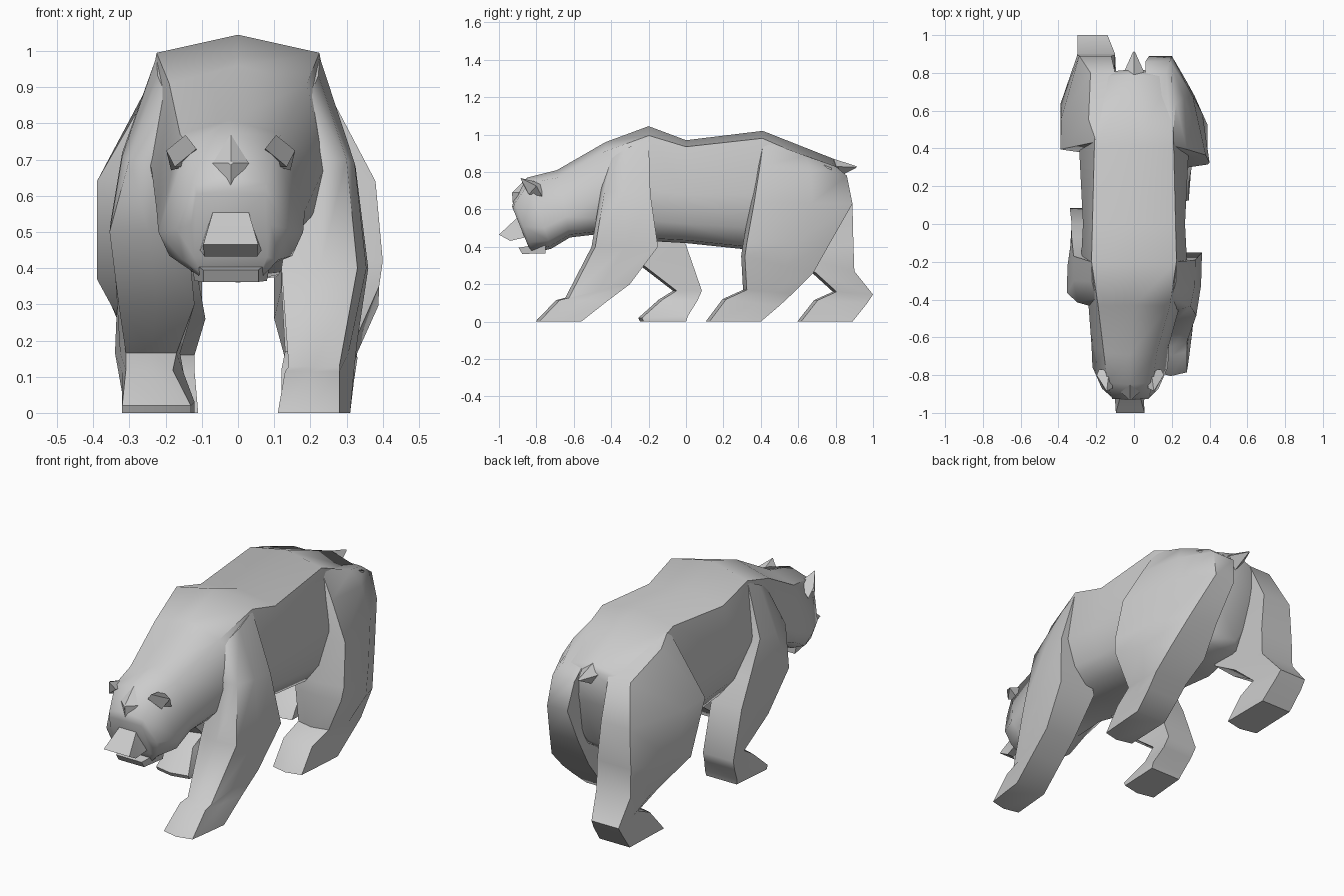
import bpy, bmesh, math


def loft(name, rings, angle=55):
    """Skin a list of equal-length point rings and cap both ends."""
    bm = bmesh.new()
    vs = [[bm.verts.new(p) for p in r] for r in rings]
    n = len(vs[0])
    for a, b in zip(vs, vs[1:]):
        for i in range(n):
            j = (i + 1) % n
            bm.faces.new((a[i], a[j], b[j], b[i]))
    bm.faces.new(vs[0])
    bm.faces.new(vs[-1][::-1])
    bmesh.ops.recalc_face_normals(bm, faces=bm.faces)
    me = bpy.data.meshes.new(name)
    bm.to_mesh(me)
    bm.free()
    ob = bpy.data.objects.new(name, me)
    bpy.context.collection.objects.link(ob)
    bpy.ops.object.select_all(action='DESELECT')
    ob.select_set(True)
    bpy.context.view_layer.objects.active = ob
    bpy.ops.object.shade_smooth_by_angle(angle=math.radians(angle))
    return ob


HEAD_X = -0.02  # the head is turned slightly off the centre line


def body_ring(yt, yb, zt, zb, sx, sz, mx, mz, lx):
    """Ten-sided section: spine, shoulders, flanks, lower flanks, lower edges, belly."""
    half = [(sx, sz), (mx, mz), (mx * 0.7 + lx * 0.3, mz * 0.4 + zb * 0.6), (lx, zb + 0.015)]
    pts = [(0, zt)] + half + [(0, zb)] + [(-x, z) for x, z in reversed(half)]
    shift = HEAD_X if yt < -0.6 else 0
    return [(x + shift, yt + (yb - yt) * (zt - z) / (zt - zb), z) for x, z in pts]


def leg(name, side, bulge, frac, rows):
    """Six-sided limb: flat back, bulged outside, slightly pointed front."""
    rings = []
    for yf, zf, yb, zb, fi, fo, bi, bo in rows:
        b = bulge * min(1, max(0, (zf - 0.15) / 0.2))
        mid = (fo + (bo - fo) * frac + b, yf + (yb - yf) * frac, zf + (zb - zf) * frac)
        rings.append([(side * x, y, z) for x, y, z in (
            (bi, yb, zb), (bo, yb, zb), mid, (fo, yf + 0.015, zf),
            ((fi + fo) / 2, yf - 0.005, zf), (fi, yf + 0.015, zf))])
    return loft(name, rings, 50)


def box_ring(y_top, y_bot, z_top, z_bot, w_top, w_bot):
    c = HEAD_X
    return [(c - w_top, y_top, z_top), (c + w_top, y_top, z_top),
            (c + w_bot, y_bot, z_bot), (c - w_bot, y_bot, z_bot)]


# Head, neck and torso in one skin
loft("body", [body_ring(*r) for r in (
    (-0.93, -0.83, 0.615, 0.37, 0.095, 0.605, 0.11, 0.52, 0.08),
    (-0.92, -0.82, 0.65, 0.365, 0.10, 0.635, 0.15, 0.51, 0.09),
    (-0.85, -0.72, 0.77, 0.39, 0.12, 0.74, 0.20, 0.50, 0.10),
    (-0.69, -0.62, 0.81, 0.45, 0.14, 0.77, 0.205, 0.56, 0.12),
    (-0.43, -0.45, 0.96, 0.47, 0.19, 0.91, 0.24, 0.68, 0.15),
    (-0.20, -0.18, 1.045, 0.43, 0.225, 0.995, 0.28, 0.70, 0.19),
    (0.00, 0.00, 0.97, 0.42, 0.22, 0.935, 0.27, 0.68, 0.18),
    (0.41, 0.38, 1.02, 0.38, 0.21, 0.98, 0.29, 0.68, 0.18),
    (0.79, 0.68, 0.87, 0.36, 0.20, 0.82, 0.21, 0.65, 0.10),
    (0.82, 0.72, 0.845, 0.40, 0.12, 0.79, 0.13, 0.65, 0.07))])

# Snout, jaw and brow spike
loft("snout", [box_ring(-0.86, -0.82, 0.60, 0.45, 0.07, 0.09),
               box_ring(-0.89, -0.86, 0.567, 0.45, 0.046, 0.085),
               box_ring(-1.00, -0.94, 0.465, 0.432, 0.076, 0.073)], 30)
loft("lower_jaw", [box_ring(-0.75, -0.75, 0.42, 0.365, 0.11, 0.10),
                   box_ring(-0.895, -0.875, 0.395, 0.362, 0.076, 0.076)], 30)
c = HEAD_X
loft("brow_spike", [
    [(c, -0.85, 0.77), (c + 0.05, -0.89, 0.69), (c, -0.925, 0.62), (c - 0.05, -0.89, 0.69)],
    [(c, -0.925, 0.695), (c + 0.006, -0.93, 0.69), (c, -0.93, 0.685), (c - 0.006, -0.93, 0.69)]], 30)

# Ears
for side, label in ((1, "right"), (-1, "left")):
    base = [(0.09, -0.80, 0.72), (0.13, -0.82, 0.68), (0.165, -0.77, 0.67), (0.11, -0.77, 0.74)]
    tip = [(0.095, -0.87, 0.73), (0.155, -0.84, 0.68), (0.178, -0.80, 0.725), (0.125, -0.885, 0.768)]
    loft(label + "_ear", [[(c + side * x, y, z) for x, y, z in r] for r in (base, tip)], 30)

# Tail
loft("tail", [
    [(0, 0.76, 0.88), (0.06, 0.79, 0.83), (0, 0.79, 0.76), (-0.06, 0.79, 0.83)],
    [(0, 0.915, 0.83), (0.006, 0.91, 0.825), (0, 0.905, 0.82), (-0.006, 0.91, 0.825)]], 30)

# Walking legs: front y,z / back y,z / front inner,outer x / back inner,outer x
leg("front_right_leg", 1, 0.01, 0.5, (
    (-0.41, 0.88, -0.20, 0.985, 0.14, 0.20, 0.14, 0.225),
    (-0.45, 0.70, -0.19, 0.68, 0.17, 0.30, 0.17, 0.325),
    (-0.50, 0.40, -0.15, 0.40, 0.12, 0.33, 0.14, 0.36),
    (-0.64, 0.128, -0.30, 0.20, 0.14, 0.28, 0.15, 0.33),
    (-0.69, 0.115, -0.42, 0.11, 0.13, 0.28, 0.14, 0.32),
    (-0.80, 0, -0.56, 0, 0.11, 0.28, 0.13, 0.31)))
leg("front_left_leg", -1, 0.01, 0.5, (
    (-0.41, 0.88, -0.20, 0.985, 0.14, 0.20, 0.14, 0.225),
    (-0.43, 0.70, -0.17, 0.72, 0.16, 0.30, 0.16, 0.32),
    (-0.38, 0.50, -0.07, 0.55, 0.14, 0.355, 0.16, 0.33),
    (-0.24, 0.30, 0.00, 0.41, 0.12, 0.33, 0.15, 0.33),
    (-0.065, 0.165, 0.085, 0.165, 0.17, 0.31, 0.16, 0.34),
    (-0.14, 0.118, 0.06, 0.11, 0.18, 0.31, 0.15, 0.33),
    (-0.25, 0.02, 0.01, 0.03, 0.13, 0.32, 0.12, 0.31),
    (-0.24, 0, 0.00, 0, 0.13, 0.32, 0.12, 0.30)))
leg("hind_right_leg", 1, 0.04, 0.6, (
    (0.40, 0.97, 0.80, 0.83, 0.12, 0.20, 0.06, 0.17),
    (0.38, 0.83, 0.86, 0.78, 0.12, 0.28, 0.06, 0.19),
    (0.35, 0.64, 0.89, 0.63, 0.12, 0.38, 0.08, 0.20),
    (0.31, 0.42, 0.77, 0.42, 0.12, 0.40, 0.10, 0.27),
    (0.30, 0.35, 0.68, 0.26, 0.12, 0.39, 0.10, 0.32),
    (0.31, 0.17, 0.57, 0.15, 0.13, 0.31, 0.13, 0.33),
    (0.20, 0.12, 0.50, 0.085, 0.12, 0.29, 0.13, 0.32),
    (0.11, 0, 0.40, 0, 0.12, 0.29, 0.13, 0.31)))
leg("hind_left_leg", -1, 0.03, 0.35, (
    (0.42, 0.97, 0.80, 0.83, 0.12, 0.20, 0.10, 0.23),
    (0.38, 0.64, 0.89, 0.63, 0.12, 0.39, 0.12, 0.29),
    (0.50, 0.37, 0.895, 0.42, 0.11, 0.39, 0.10, 0.30),
    (0.68, 0.26, 0.90, 0.27, 0.09, 0.33, 0.10, 0.30),
    (0.79, 0.16, 1.00, 0.145, 0.12, 0.28, 0.14, 0.30),
    (0.69, 0.115, 0.97, 0.10, 0.12, 0.28, 0.13, 0.30),
    (0.60, 0, 0.89, 0, 0.11, 0.30, 0.11, 0.29)))
